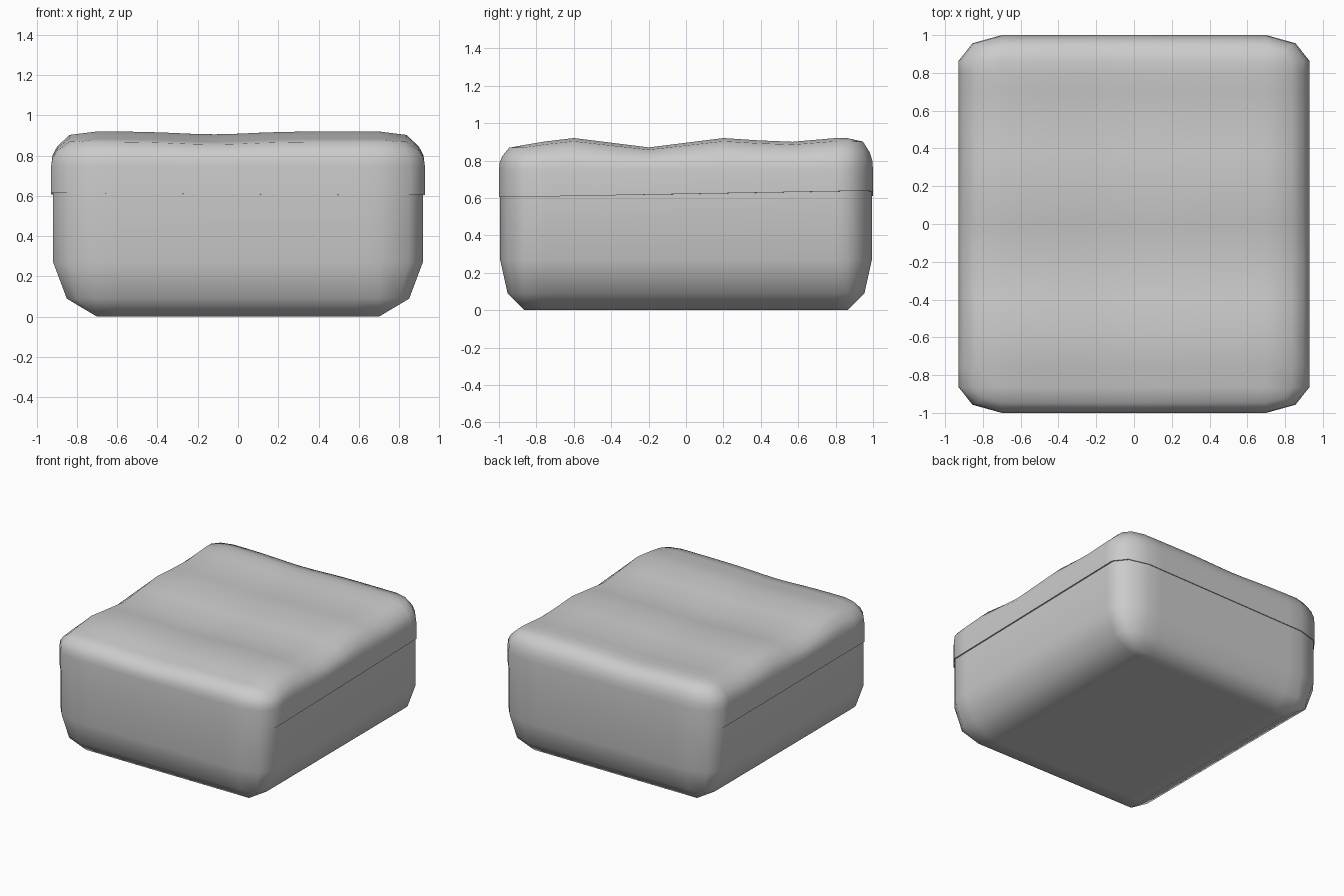
import bpy, bmesh, math

if "Cube" in bpy.data.objects:
    bpy.data.objects.remove(bpy.data.objects["Cube"])

CX, CY = 0.70, 0.865      # centres of the corner rounding
RX, RY = 0.228, 0.135     # rounding size along x and y
XS = [CX * i / 6 for i in range(-6, 7)]
YS = [-CY, -0.75, -0.6, -0.4, -0.2, 0.0, 0.2, 0.38, 0.57, 0.7, 0.8, CY]


def ring(s, off=0.0):
    """Outline of the rounded rectangle; s scales the corner rounding."""
    rx, ry = RX * s - off, RY * s - off * 0.6
    if s == 0:
        rx = ry = 0.0
    k = 0.68
    pts = [(x, -CY - ry) for x in XS] + [(CX + rx * k, -CY - ry * k)]
    pts += [(CX + rx, y) for y in YS] + [(CX + rx * k, CY + ry * k)]
    pts += [(x, CY + ry) for x in reversed(XS)] + [(-CX - rx * k, CY + ry * k)]
    pts += [(-CX - rx, y) for y in reversed(YS)] + [(-CX - rx * k, -CY - ry * k)]
    return pts


def seam(x, y):
    u, v = (x / 0.93 + 1) / 2, (y + 1) / 2
    front = 0.615 - 0.012 * u
    back = 0.607 + 0.032 * u
    return front * (1 - v) + back * v


WAVE = [(-1, 0.88), (-CY, 0.883), (-0.75, 0.902), (-0.6, 0.92), (-0.4, 0.895),
        (-0.2, 0.87), (0, 0.895), (0.2, 0.92), (0.38, 0.908), (0.57, 0.90),
        (0.8, 0.92), (1, 0.917)]


def top_height(x, y):
    for (a, ha), (b, hb) in zip(WAVE, WAVE[1:]):
        if y <= b:
            h = ha + (hb - ha) * (y - a) / (b - a)
            break
    return h - 0.014 * math.exp(-((x + 0.12) / 0.25) ** 2)


def build(name, rings, cap_height):
    bm = bmesh.new()
    loops = [[bm.verts.new(p) for p in r] for r in rings]
    n = len(loops[0])
    for lo, hi in zip(loops, loops[1:]):
        for i in range(n):
            j = (i + 1) % n
            bm.faces.new((lo[i], lo[j], hi[j], hi[i]))
    # flat or wavy inner panel joined to the rounded sides
    grid = [[bm.verts.new((x, y, cap_height(x, y))) for x in XS] for y in YS]
    for a, b in zip(grid, grid[1:]):
        for i in range(len(XS) - 1):
            bm.faces.new((a[i], a[i + 1], b[i + 1], b[i]))
    bm.faces.new(loops[0])
    bmesh.ops.remove_doubles(bm, verts=bm.verts, dist=0.0005)
    bmesh.ops.recalc_face_normals(bm, faces=bm.faces)
    me = bpy.data.meshes.new(name)
    bm.to_mesh(me)
    bm.free()
    ob = bpy.data.objects.new(name, me)
    bpy.context.collection.objects.link(ob)
    bpy.ops.object.select_all(action='DESELECT')
    ob.select_set(True)
    bpy.context.view_layer.objects.active = ob
    bpy.ops.object.shade_smooth_by_angle(angle=math.radians(60))
    return ob


# base: closed rounded tub, top hidden under the lid
base = [[(x, y, seam(x, y) + 0.01) for x, y in ring(1, 0.01)],
        [(x, y, 0.27) for x, y in ring(1, 0.01)],
        [(x, y, 0.09) for x, y in ring(0.66, 0.0)],
        [(x, y, 0.0) for x, y in ring(0)]]
build("base", base, lambda x, y: 0.0)

# lid: slightly wider cap with a rippled top
lid = [[(x, y, seam(x, y)) for x, y in ring(1)]]
for s, k in [(1, 0.0), (0.97, 0.3), (0.87, 0.56), (0.6, 0.9), (0, 1.0)]:
    lid.append([(x, y, 0.75 + (top_height(x, y) - 0.75) * k) for x, y in ring(s)])
build("lid", lid, top_height)
